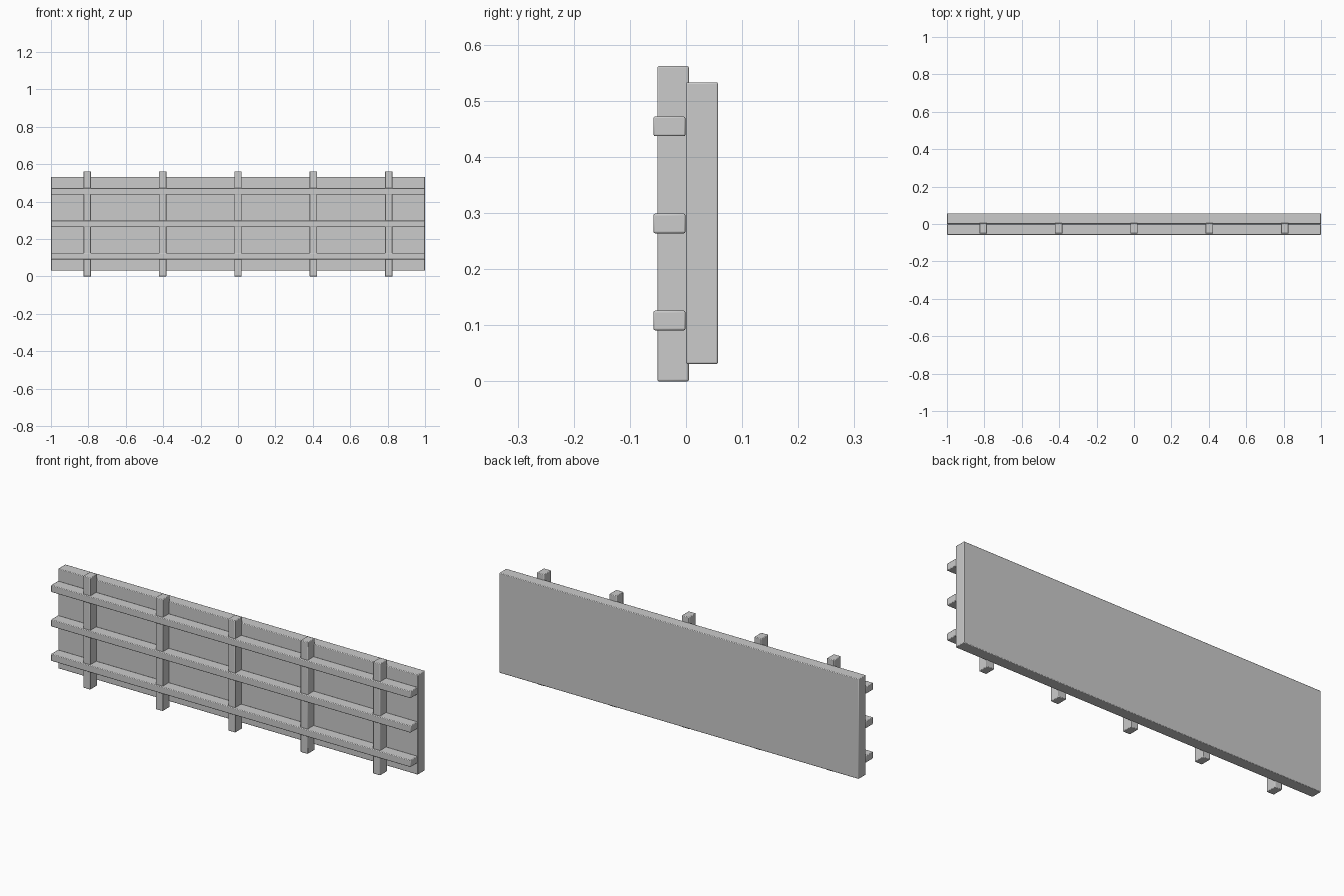
import bpy

if "Cube" in bpy.data.objects:
    bpy.data.objects.remove(bpy.data.objects["Cube"])


def box(name, x, y, z, bevel=0.003):
    """Softly bevelled box spanning the given (min, max) ranges."""
    spans = (x, y, z)
    bpy.ops.mesh.primitive_cube_add(size=1, location=[(a + b) / 2 for a, b in spans])
    ob = bpy.context.object
    ob.name = name
    ob.scale = [b - a for a, b in spans]
    bpy.ops.object.transform_apply(location=False, rotation=False, scale=True)
    mod = ob.modifiers.new("edge_bevel", "BEVEL")
    mod.width = bevel
    mod.segments = 2
    bpy.ops.object.shade_smooth_by_angle()
    return ob


# Backing board
box("back_panel", (-1, 1), (0.0, 0.057), (0.031, 0.533))

# Upright posts
for i in range(-2, 3):
    cx = i * 0.403
    box(f"post_{i + 3}", (cx - 0.02, cx + 0.02), (-0.051, 0.005), (0, 0.562))

# Horizontal rails
for i in range(3):
    cz = 0.1085 + i * 0.173
    box(f"rail_{i + 1}", (-1, 1), (-0.058, -0.001), (cz - 0.0175, cz + 0.0175))
